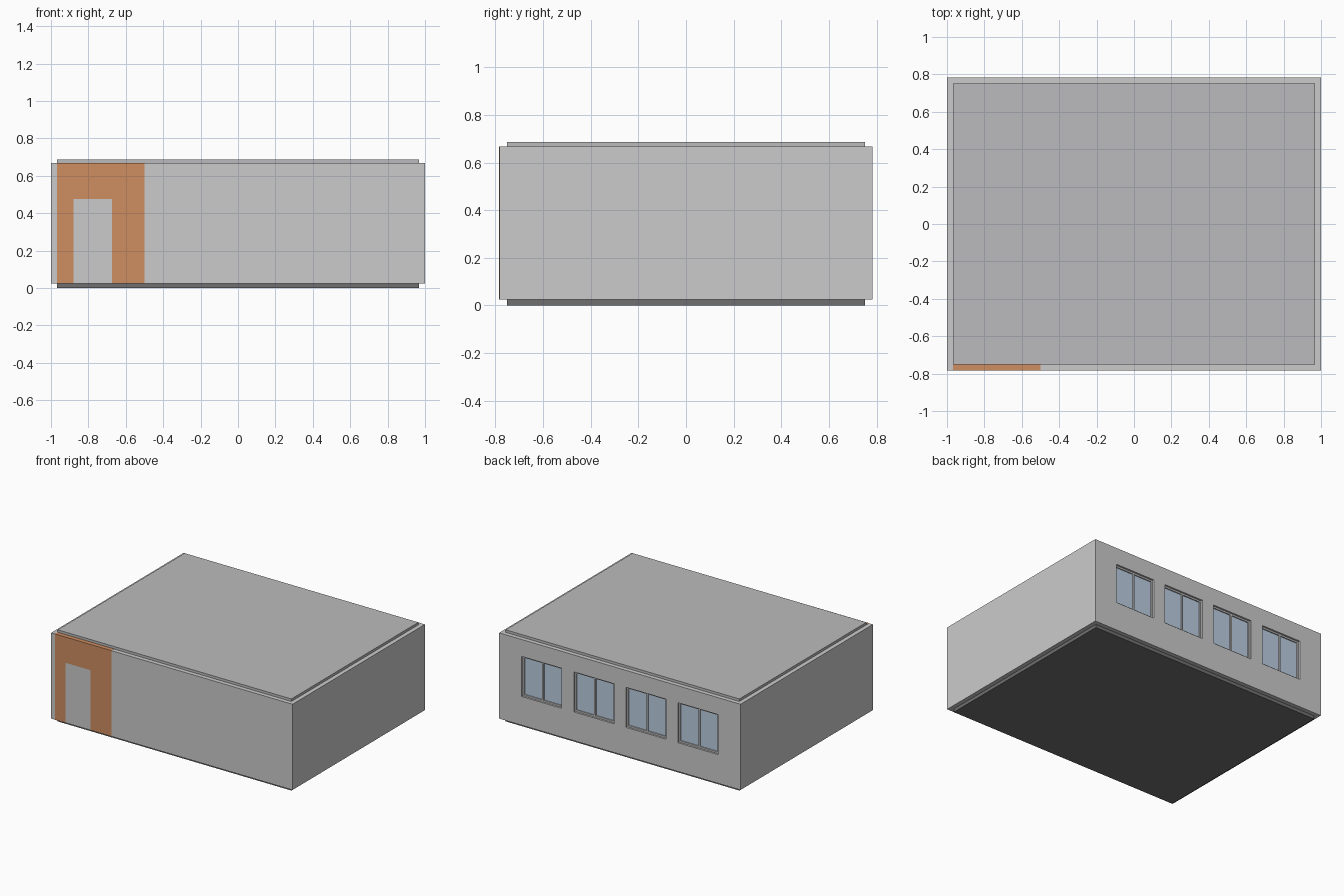
import bpy

if "Cube" in bpy.data.objects:
    bpy.data.objects.remove(bpy.data.objects["Cube"])

HX, HY, T = 1.0, 0.783, 0.032        # half sizes and wall thickness
Z0, Z1, Z2 = 0.025, 0.667, 0.686     # floor top, wall top, roof top


def material(name, rgb):
    m = bpy.data.materials.new(name)
    m.diffuse_color = (*rgb, 1)
    m.use_nodes = True
    m.node_tree.nodes["Principled BSDF"].inputs["Base Color"].default_value = m.diffuse_color
    return m


def box(name, x, y, z, mat=None):
    """Box from (min, max) ranges on each axis."""
    v = [(i, j, k) for i in x for j in y for k in z]
    f = [(0, 1, 3, 2), (4, 6, 7, 5), (0, 4, 5, 1),
         (2, 3, 7, 6), (0, 2, 6, 4), (1, 5, 7, 3)]
    me = bpy.data.meshes.new(name)
    me.from_pydata(v, [], f)
    ob = bpy.data.objects.new(name, me)
    bpy.context.collection.objects.link(ob)
    if mat:
        me.materials.append(mat)
    return ob


def cut(ob, name, x, y, z):
    """Subtract a hidden box from an object."""
    c = box(name, x, y, z)
    c.hide_render = True
    c.display_type = 'WIRE'
    m = ob.modifiers.new(name, 'BOOLEAN')
    m.operation, m.solver, m.object = 'DIFFERENCE', 'EXACT', c


dark = material("dark_floor", (0.16, 0.16, 0.165))
roof_grey = material("roof_grey", (0.5, 0.5, 0.51))
orange = material("orange_brick", (0.62, 0.27, 0.12))
glass = material("window_glass", (0.5, 0.62, 0.75))

# Floor and roof slabs, inset by the wall thickness
ix, iy = HX - T, HY - T
box("floor", (-ix, ix), (-iy, iy), (0, Z0), dark)
box("roof", (-ix, ix), (-iy, iy), (Z1 - 0.001, Z2), roof_grey)

# Wall ring
walls = box("walls", (-HX, HX), (-HY, HY), (Z0, Z1))
cut(walls, "room_cutter", (-ix, ix), (-iy, iy), (-0.1, 1))

# Coloured entrance section with a doorway outline, flush with the front wall
e = 0.0008
entrance = box("entrance_wall", (-ix, -0.5), (-HY - e, -iy + e), (Z0, Z1 + e), orange)
cut(entrance, "door_cutter", (-0.88, -0.673), (-1, -0.6), (-0.1, 0.475))

# Four two-pane windows in the back wall
W, B, H = 0.166, 0.24, 0.54          # half width, bottom, top
F = 0.012                            # frame bar width
fy = (0.755, 0.769)                  # frame depth range
for i in range(4):
    cx = (i - 1.5) * 0.4315
    a, b = cx - W, cx + W
    n = str(i + 1)
    cut(walls, "window_cutter_" + n, (a, b), (0.7, 0.9), (B, H))
    frame = box("window_frame_" + n, (a, b), fy, (B, H))
    cut(frame, "left_pane_cutter_" + n, (a + F, cx - F / 2), (0.7, 0.9), (B + F, H - F))
    cut(frame, "right_pane_cutter_" + n, (cx + F / 2, b - F), (0.7, 0.9), (B + F, H - F))
    box("window_glass_" + n, (a + 0.004, b - 0.004), (0.757, 0.761),
        (B + 0.004, H - 0.004), glass)
